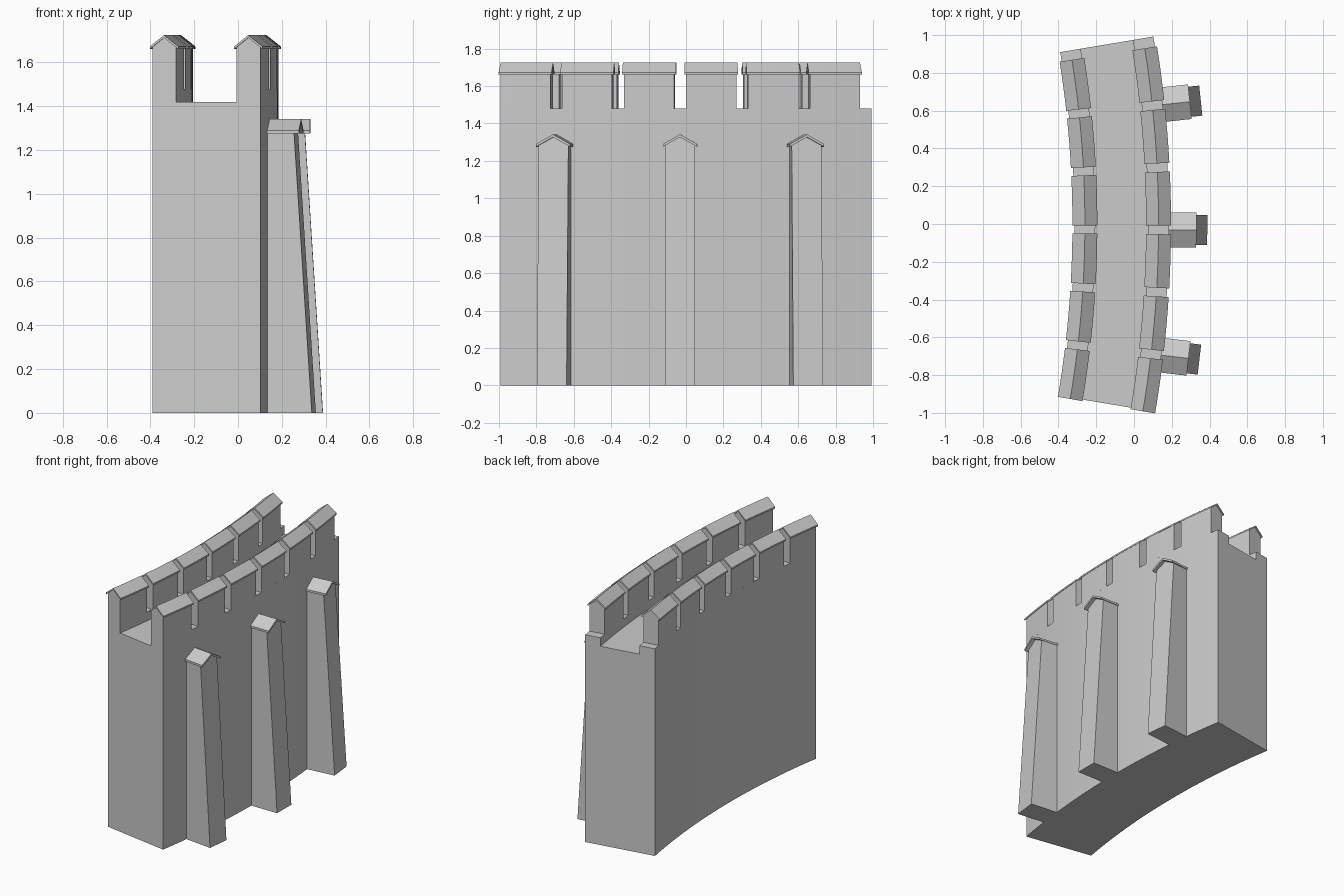
import bpy
from math import sin, cos, radians

if "Cube" in bpy.data.objects:
    bpy.data.objects.remove(bpy.data.objects["Cube"])

CX = -5.815                  # centre of the wall's arc
R_IN, R_OUT = 5.5, 6.0
HALF = 9.52                  # half of the arc in degrees
STEP = 2 * HALF / 6
THICK = 0.11                 # parapet thickness


def finish(name, verts, faces):
    mesh = bpy.data.meshes.new(name)
    mesh.from_pydata(verts, [], faces)
    obj = bpy.data.objects.new(name, mesh)
    bpy.context.collection.objects.link(obj)
    bpy.ops.object.select_all(action='DESELECT')
    obj.select_set(True)
    bpy.context.view_layer.objects.active = obj
    bpy.ops.object.mode_set(mode='EDIT')
    bpy.ops.mesh.select_all(action='SELECT')
    bpy.ops.mesh.normals_make_consistent(inside=False)
    bpy.ops.object.mode_set(mode='OBJECT')
    bpy.ops.object.shade_smooth_by_angle(angle=radians(20))
    return obj


def loft(name, rings):
    """Join equal rings of points into a closed solid."""
    n = len(rings[0])
    verts = [p for ring in rings for p in ring]
    faces = [(k * n + i, k * n + (i + 1) % n, (k + 1) * n + (i + 1) % n, (k + 1) * n + i)
             for k in range(len(rings) - 1) for i in range(n)]
    faces += [tuple(range(n)), tuple(range(len(verts) - n, len(verts)))]
    return finish(name, verts, faces)


def sweep(name, profile, a0, a1, segs):
    """Sweep a (radius, z) profile along the wall's arc."""
    rings = []
    for k in range(segs + 1):
        a = radians(a0 + (a1 - a0) * k / segs)
        rings.append([(CX + r * cos(a), r * sin(a), z) for r, z in profile])
    return loft(name, rings)


def house(mid, half, base, eave, peak):
    return [(mid - half, base), (mid + half, base), (mid + half, eave),
            (mid, peak), (mid - half, eave)]


def chevron(mid, half, eave, peak, t):
    return [(mid - half, eave), (mid, peak - t), (mid + half, eave),
            (mid + half, eave + t), (mid, peak), (mid - half, eave + t)]


# Curved wall with a sunken walkway
sweep("wall", [(R_IN, 0), (R_OUT, 0), (R_OUT, 1.48), (R_OUT - THICK, 1.48),
               (R_OUT - THICK, 1.42), (R_IN + THICK, 1.42),
               (R_IN + THICK, 1.48), (R_IN, 1.48)], -HALF, HALF, 24)

# Merlons and their gabled caps on both parapets
for side, mid in (("inner", R_IN + THICK / 2), ("outer", R_OUT - THICK / 2)):
    for i in range(6):
        a0 = -HALF + i * STEP
        a1 = a0 + STEP - 0.6
        sweep(f"{side}_merlon_{i + 1}", house(mid, THICK / 2, 1.48, 1.67, 1.714),
              a0, a1, 4)
        sweep(f"{side}_merlon_cap_{i + 1}", chevron(mid, 0.066, 1.661, 1.725, 0.012),
              a0 - 0.08, a1 + 0.08, 4)

# Tapered buttresses with gabled caps, radial to the arc
for i in range(3):
    a = radians(-0.3 + (i - 1) * 2 * STEP)

    def place(r, t, z):
        return (CX + r * cos(a) - t * sin(a), r * sin(a) + t * cos(a), z)

    body = house(0, 0.08, 0, 1.285, 1.33)
    loft(f"buttress_{i + 1}",
         [[place(5.96, t, z) for t, z in body],
          [place(6.203 - 0.064 * z, t, z) for t, z in body]])
    cap = chevron(0, 0.092, 1.275, 1.342, 0.015)
    loft(f"buttress_cap_{i + 1}", [[place(r, t, z) for t, z in cap] for r in (5.96, 6.145)])
